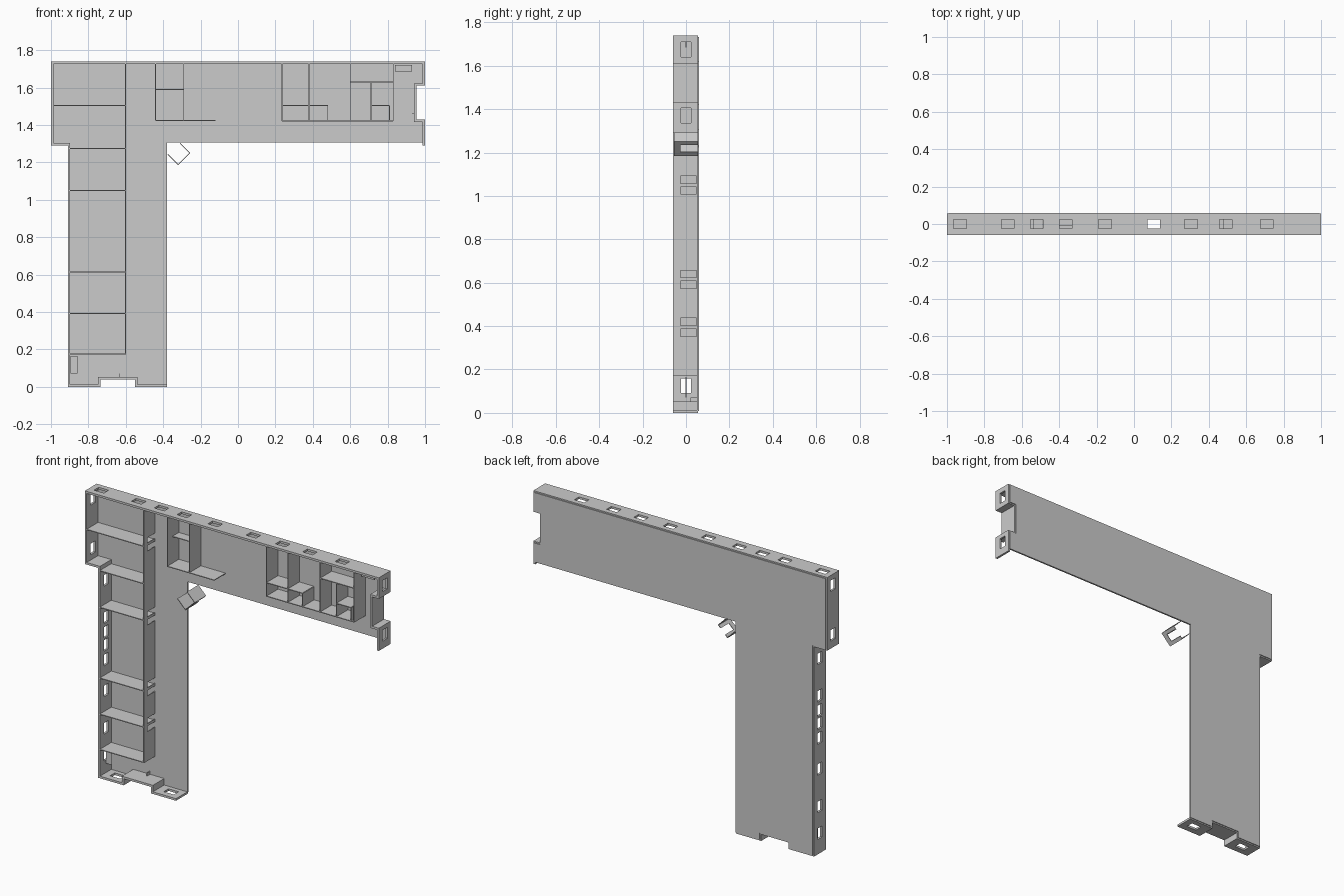
import bpy, bmesh
from mathutils import Vector, Matrix

if "Cube" in bpy.data.objects:
    bpy.data.objects.remove(bpy.data.objects["Cube"])

FRONT, BACK = -0.06, 0.055
WALL, RIB = 0.013, 0.005


def finish(name, bm):
    bmesh.ops.recalc_face_normals(bm, faces=bm.faces)
    me = bpy.data.meshes.new(name)
    bm.to_mesh(me)
    bm.free()
    ob = bpy.data.objects.new(name, me)
    bpy.context.collection.objects.link(ob)
    return ob


def boxes(name, items):
    """One object from boxes given as (x0, x1, y0, y1, z0, z1)."""
    bm = bmesh.new()
    for x0, x1, y0, y1, z0, z1 in items:
        m = Matrix.Translation(((x0 + x1) / 2, (y0 + y1) / 2, (z0 + z1) / 2))
        m = m @ Matrix.Diagonal((x1 - x0, y1 - y0, z1 - z0, 1))
        bmesh.ops.create_cube(bm, size=1, matrix=m)
    return finish(name, bm)


def extrude(name, pts, y0, y1):
    """Extrude an x-z outline along y."""
    bm = bmesh.new()
    f = bm.faces.new([bm.verts.new((x, y0, z)) for x, z in pts])
    r = bmesh.ops.extrude_face_region(bm, geom=[f])
    vs = [v for v in r["geom"] if isinstance(v, bmesh.types.BMVert)]
    bmesh.ops.translate(bm, verts=vs, vec=(0, y1 - y0, 0))
    return finish(name, bm)


def cut(ob, items):
    cutter = boxes("cutter", items)
    cutter.hide_render = True
    mod = ob.modifiers.new("cut", 'BOOLEAN')
    mod.operation, mod.solver, mod.object = 'DIFFERENCE', 'EXACT', cutter
    bpy.context.view_layer.objects.active = ob
    bpy.ops.object.modifier_apply(modifier=mod.name)
    bpy.data.objects.remove(cutter)


def offset(path, t):
    """Shift a right-angled path to its right-hand side, keeping corners square."""
    dirs = [(Vector(b) - Vector(a)).normalized() for a, b in zip(path, path[1:])]
    nrm = [Vector((d.y, -d.x)) for d in dirs]
    out = []
    for i, p in enumerate(path):
        n = nrm[0] if i == 0 else nrm[-1] if i == len(path) - 1 else nrm[i - 1] + nrm[i]
        out.append(tuple(Vector(p) + n * t))
    return out


# Outer edge, from the foot's inner corner clockwise to the arm's end
edge = [(-.38, 0), (-.55, 0), (-.55, .04), (-.735, .04), (-.735, 0), (-.91, 0),
        (-.91, 1.29), (-1, 1.29), (-1, 1.74), (1, 1.74), (1, 1.61), (.955, 1.61),
        (.955, 1.43), (1, 1.43), (1, 1.29)]

# Perimeter wall with its rectangular holes
rim = extrude("rim_wall", edge + offset(edge, WALL)[::-1], FRONT, BACK)
H, D = .034, .023
holes = [(x - H, x + H, -D, D, 1.70, 1.76)
         for x in (-.93, -.675, -.52, -.365, -.155, .105, .305, .49, .71)]
holes += [(x - H, x + H, -D, D, -.02, .025) for x in (-.82, -.455)]
holes += [(-.93, -.88, -D, D, z - H, z + H)
          for z in (.125, .29, .52, .71, .80, .88, .97, 1.20)]
holes += [(x - .03, x + .03, -D, D, z - H, z + H) for x in (-1, 1) for z in (1.37, 1.675)]
cut(rim, holes)

# Back panel, slightly inset
panel = offset(edge, .008)
panel[-1] = (panel[-1][0], 1.305)
extrude("back_panel", panel + [(-.38, 1.305)], .05, .06)

# Long divider with pairs of slots beside the shelves
y1 = .052
divider = boxes("leg_divider", [(-.603, -.598, FRONT, y1, .173, 1.73)])
cut(divider, [(-.62, -.58, -.025, .049, c - .017, c + .017)
              for z in (.395, .615, 1.05, 1.505) for c in (z - .025, z + .025)])


def shelf(x0, x1, z, y0=FRONT):
    return (x0, x1, y0, y1, z - RIB / 2, z + RIB / 2)


def upright(x, z0, z1=1.73, y0=FRONT):
    return (x - RIB / 2, x + RIB / 2, y0, y1, z0, z1)


# Shelves of the leg
boxes("leg_shelves", [shelf(-.99 if z > 1.3 else -.90, -.60, z)
                      for z in (.176, .393, .615, 1.05, 1.275, 1.505)])

# Small compartment on the arm
boxes("arm_left_ribs", [upright(-.44, 1.423), upright(-.29, 1.423),
                        shelf(-.44, -.12, 1.425), shelf(-.44, -.29, 1.59, -.01)])

# Large compartment on the arm
boxes("arm_right_ribs", [upright(x, 1.42) for x in (.235, .38, .60, .83)] +
      [shelf(.235, .83, 1.422), shelf(.235, .48, 1.505), upright(.48, 1.42, 1.505),
       shelf(.60, .83, 1.63), upright(.71, 1.42, 1.63),
       shelf(.71, .81, 1.505), upright(.81, 1.42, 1.505)])

# Thin corner tabs and tiny notch pins
boxes("corner_tabs", [(-.895, -.857, -.002, .002, .07, .165),
                      (.84, .93, -.002, .002, 1.685, 1.72)])
boxes("notch_pins", [(-.637, -.633, .02, y1, .05, .072),
                     (.93, .945, .02, y1, 1.458, 1.462)])

# Tilted three-sided clip in the inner corner, slotted at the back
clip_path = [(-.308, 1.303), (-.255, 1.25), (-.32, 1.185), (-.376, 1.241)]
clip = extrude("corner_clip", clip_path + offset(clip_path, .004)[::-1], -.055, BACK)
cut(clip, [(-.306, -.269, -.025, .08, 1.2, 1.235)])
